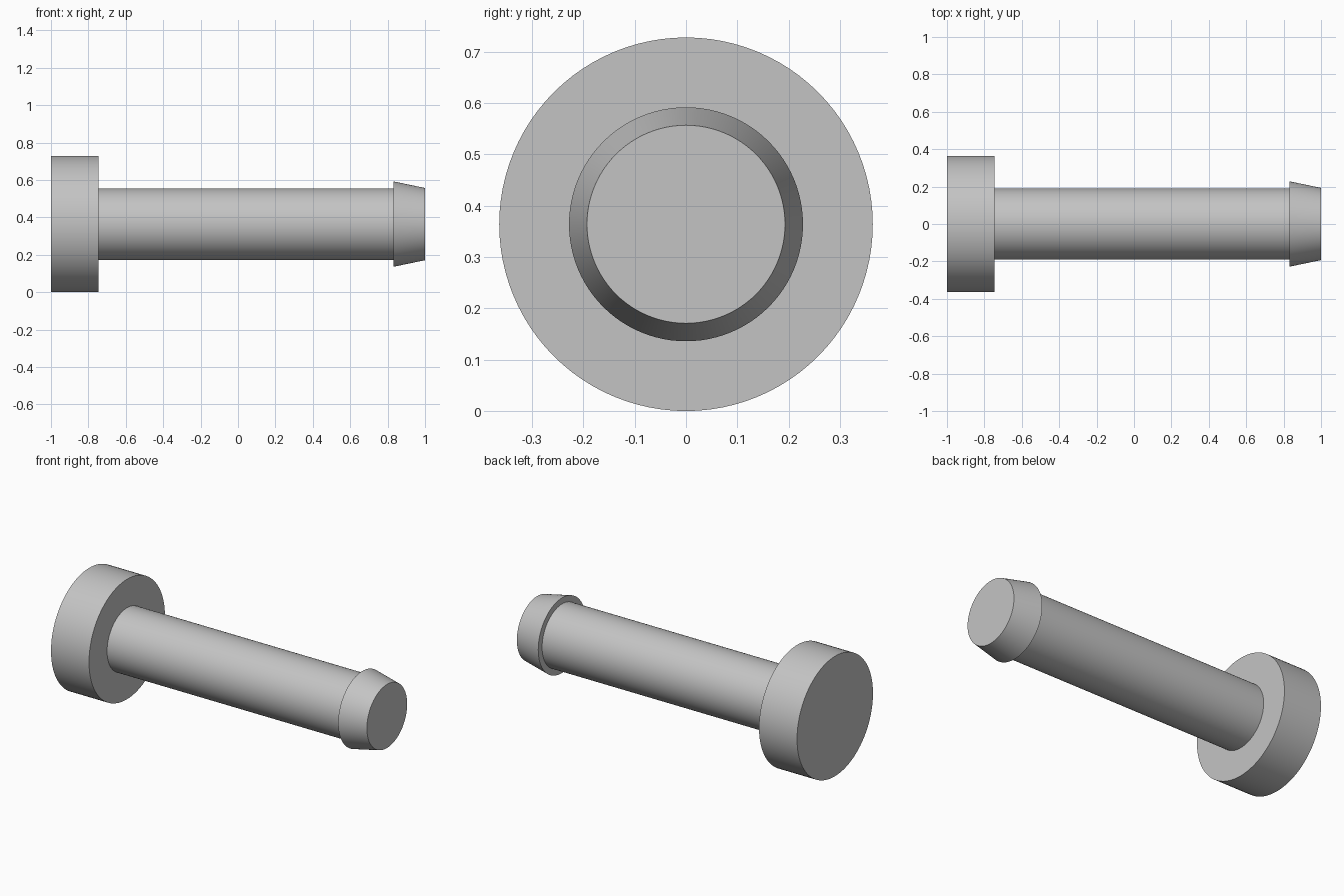
import bpy
import bmesh
import math
from mathutils import Vector

cube = bpy.data.objects.get("Cube")
if cube:
    bpy.data.objects.remove(cube, do_unlink=True)

SEGMENTS = 96
HEAD_R, SHAFT_R, BARB_R = 0.364, 0.191, 0.228
HEAD_X, BARB_X = -0.745, 0.832

# Plain grey plastic
grey = bpy.data.materials.new("grey")
grey.use_nodes = True
color = (0.55, 0.55, 0.55, 1)
grey.diffuse_color = color
grey.node_tree.nodes["Principled BSDF"].inputs["Base Color"].default_value = color


def lathe_x(name, profile, height):
    """Revolve an (x, radius) profile around a horizontal axis."""
    bm = bmesh.new()
    verts = [bm.verts.new((x, 0, r)) for x, r in profile]
    edges = [bm.edges.new(pair) for pair in zip(verts, verts[1:])]
    bmesh.ops.spin(bm, geom=verts + edges, cent=(0, 0, 0), axis=(1, 0, 0),
                   angle=math.tau, steps=SEGMENTS)
    bmesh.ops.remove_doubles(bm, verts=bm.verts, dist=1e-4)
    bmesh.ops.recalc_face_normals(bm, faces=bm.faces)
    mesh = bpy.data.meshes.new(name)
    bm.to_mesh(mesh)
    bm.free()
    mesh.materials.append(grey)
    obj = bpy.data.objects.new(name, mesh)
    obj.location = Vector((0, 0, height))
    bpy.context.collection.objects.link(obj)
    bpy.ops.object.select_all(action="DESELECT")
    obj.select_set(True)
    bpy.context.view_layer.objects.active = obj
    bpy.ops.object.shade_smooth_by_angle(angle=math.radians(30))
    return obj


# One closed body: flat round head, straight shaft, tapered barb at the tip
lathe_x("headed_pin", [
    (-1, 0), (-1, HEAD_R), (HEAD_X, HEAD_R),
    (HEAD_X, SHAFT_R), (BARB_X, SHAFT_R),
    (BARB_X, BARB_R), (1, SHAFT_R + 0.002), (1, 0),
], HEAD_R)
